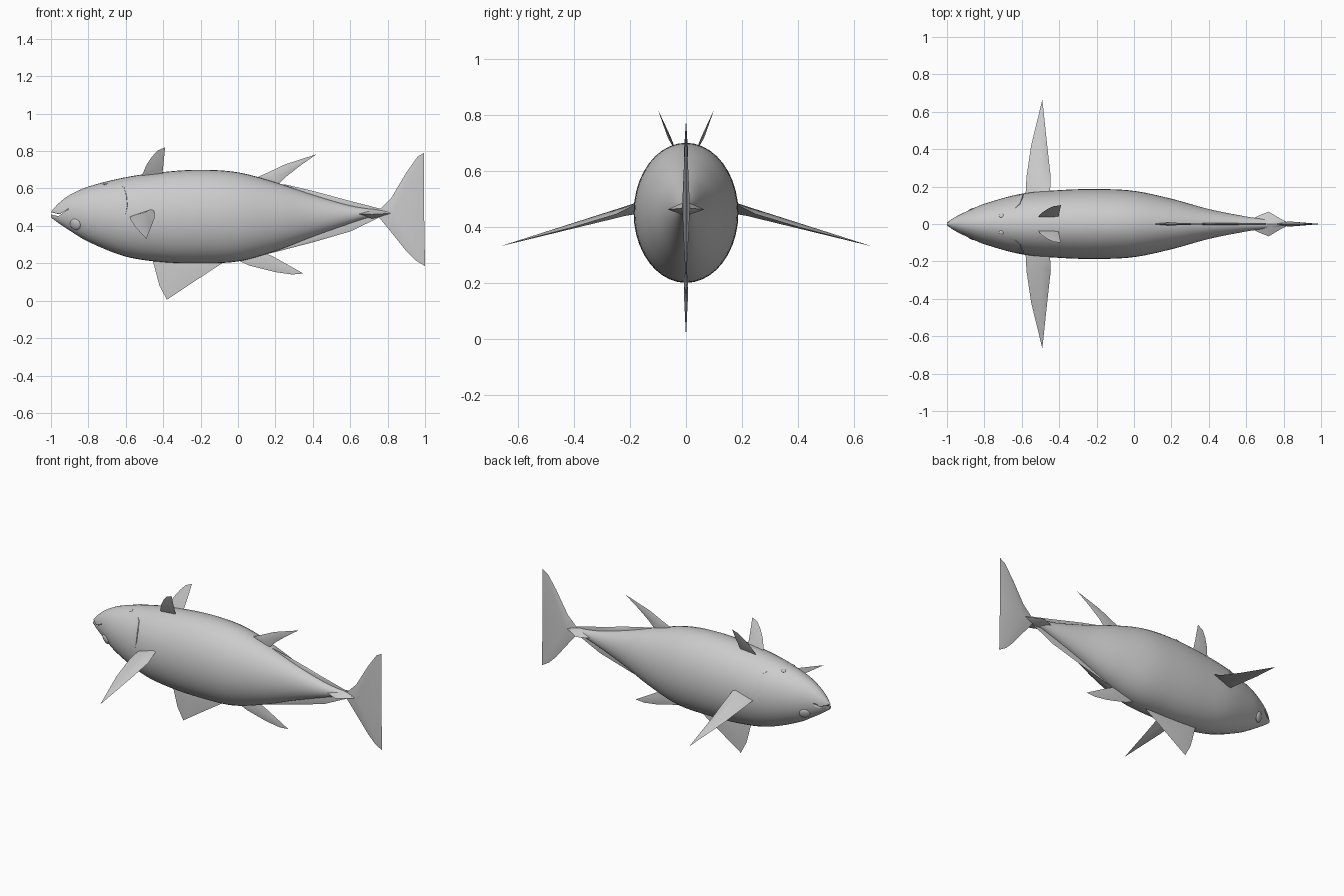
import bpy, bmesh, math
from mathutils import Vector

if "Cube" in bpy.data.objects:
    bpy.data.objects.remove(bpy.data.objects["Cube"])

grey = bpy.data.materials.new("plain grey")
grey.use_nodes = True
COLOUR = (0.6, 0.6, 0.6, 1)
grey.diffuse_color = COLOUR
grey.node_tree.nodes["Principled BSDF"].inputs["Base Color"].default_value = COLOUR

# Body stations: x, top, bottom, half width
STATIONS = [(-1, .475, .445, .008), (-.96, .52, .415, .035), (-.9, .565, .375, .065),
            (-.8, .61, .315, .108), (-.6, .66, .236, .162), (-.4, .688, .206, .181),
            (-.2, .7, .2, .187), (0, .686, .21, .177), (.2, .633, .265, .135),
            (.4, .566, .342, .08), (.6, .508, .413, .04), (.72, .488, .45, .022),
            (.82, .475, .458, .008)]


def section(x):
    """Smoothly interpolated centre height, half height and half width at x."""
    n = len(STATIONS)
    i = next((k for k in range(n - 1) if x <= STATIONS[k + 1][0]), n - 2)
    a, b = STATIONS[i], STATIONS[i + 1]
    p, q = STATIONS[max(i - 1, 0)], STATIONS[min(i + 2, n - 1)]
    d = b[0] - a[0]
    t = min(max((x - a[0]) / d, 0), 1)
    out = []
    for k in (1, 2, 3):
        m0 = (b[k] - p[k]) / (b[0] - p[0]) * d
        m1 = (q[k] - a[k]) / (q[0] - a[0]) * d
        out.append((2*t**3 - 3*t*t + 1) * a[k] + (t**3 - 2*t*t + t) * m0
                   + (3*t*t - 2*t**3) * b[k] + (t**3 - t*t) * m1)
    top, bottom, width = out
    return (top + bottom) / 2, (top - bottom) / 2, width


def on_skin(x, z, side=1):
    c, h, w = section(x)
    return Vector((x, side * w * math.sqrt(max(0, 1 - ((z - c) / h) ** 2)), z))


def make(name, bm, angle=40):
    bmesh.ops.recalc_face_normals(bm, faces=bm.faces[:])
    mesh = bpy.data.meshes.new(name)
    bm.to_mesh(mesh)
    bm.free()
    ob = bpy.data.objects.new(name, mesh)
    bpy.context.collection.objects.link(ob)
    mesh.materials.append(grey)
    bpy.ops.object.select_all(action='DESELECT')
    ob.select_set(True)
    bpy.context.view_layer.objects.active = ob
    bpy.ops.object.shade_smooth_by_angle(angle=math.radians(angle))
    return ob


def fin(name, rim, hub, bulge):
    """Thin fin: a rim outline joined to a raised hub on each face."""
    bm = bmesh.new()
    ring = [bm.verts.new(p) for p in rim]
    for sign in (1, -1):
        tip = bm.verts.new(Vector(hub) + Vector(bulge) * sign)
        for a, b in zip(ring, ring[1:] + ring[:1]):
            bm.faces.new((a, b, tip))
    return make(name, bm)


def flat_fin(name, outline, hub, thick):
    return fin(name, [(x, 0, z) for x, z in outline], (hub[0], 0, hub[1]), (0, thick, 0))


# Body: lofted oval rings
bm = bmesh.new()
rings = []
COUNT, SIDES = 64, 40
for i in range(COUNT + 1):
    x = -1 + 1.82 * (i / COUNT) ** 1.15
    c, h, w = section(x)
    rings.append([bm.verts.new((x, w * math.cos(a), c + h * math.sin(a)))
                  for a in (math.tau * k / SIDES for k in range(SIDES))])
for r, s in zip(rings, rings[1:]):
    for k in range(SIDES):
        j = (k + 1) % SIDES
        bm.faces.new((r[k], r[j], s[j], s[k]))
bm.faces.new(rings[0])
bm.faces.new(rings[-1])
body = make("body", bm)

# Mouth slit cut through the snout
bm = bmesh.new()
slit = [(-1.03, .468), (-.96, .452), (-.91, .488), (-.955, .462), (-1.03, .48)]
near, far = [[bm.verts.new((x, y, z)) for x, z in slit] for y in (-.2, .2)]
bm.faces.new(near)
bm.faces.new(far)
for k in range(len(slit)):
    j = (k + 1) % len(slit)
    bm.faces.new((near[k], near[j], far[j], far[k]))
cutter = make("mouth_cutter", bm)
cutter.hide_render = True
mod = body.modifiers.new("mouth", 'BOOLEAN')
mod.operation = 'DIFFERENCE'
mod.solver = 'EXACT'
mod.object = cutter
bpy.context.view_layer.objects.active = body
bpy.ops.object.modifier_apply(modifier=mod.name)
bpy.data.objects.remove(cutter)

# Median fins
flat_fin("tail_fin", [(.75, .45), (.82, .365), (.9, .265), (.95, .215), (1, .185), (.995, .47),
                      (.995, .79), (.96, .77), (.9, .685), (.82, .55), (.76, .49)], (.83, .468), .014)
flat_fin("rear_dorsal_fin", [(.08, .65), (.16, .685), (.25, .728), (.42, .783), (.33, .72),
                             (.26, .665), (.21, .615)], (.19, .66), .008)
flat_fin("rear_lower_fin", [(-.03, .23), (.06, .188), (.2, .153), (.29, .14), (.35, .145),
                            (.27, .19), (.19, .235), (.13, .262)], (.14, .205), .008)
flat_fin("belly_fin", [(-.46, .23), (-.42, .08), (-.38, .005), (-.23, .105), (-.07, .21),
                       (-.25, .25)], (-.34, .17), .008)
flat_fin("upper_finlet_strip", [(.2, .625), (.26, .62), (.4, .587), (.6, .533), (.78, .487),
                                (.6, .48), (.4, .53)], (.45, .56), .006)
flat_fin("lower_finlet_strip", [(.12, .24), (.2, .26), (.4, .312), (.6, .37), (.77, .452),
                                (.6, .44), (.4, .37)], (.45, .34), .006)

# Tail keel: flat diamond across the tail root
fin("tail_keel", [(.58, 0, .465), (.66, .042, .463), (.72, .066, .462), (.78, .03, .465),
                  (.84, 0, .468), (.78, -.03, .465), (.72, -.066, .462), (.66, -.042, .463)],
    (.72, 0, .465), (0, 0, .026))


def bead(name, x, z, side, size, depth):
    """Low round dome lying on the skin."""
    spot = on_skin(x, z, side)
    normal = (on_skin(x + .01, z, side) - spot).cross(on_skin(x, z + .01, side) - spot)
    bm = bmesh.new()
    bmesh.ops.create_uvsphere(bm, u_segments=20, v_segments=10, radius=size)
    bmesh.ops.scale(bm, vec=(1, 1, depth), verts=bm.verts[:])
    turn = normal.to_track_quat('Z', 'Y').to_matrix()
    bmesh.ops.rotate(bm, matrix=turn, verts=bm.verts[:])
    bmesh.ops.translate(bm, vec=spot, verts=bm.verts[:])
    make(name, bm)


# Paired parts
for side, label in ((1, "right"), (-1, "left")):
    def flip(points):
        return [(x, y * side, z) for x, y, z in points]

    fin(label + "_pectoral_fin",
        flip([(-.58, .15, .45), (-.575, .25, .435), (-.55, .42, .395), (-.49, .665, .33),
              (-.462, .4, .4), (-.445, .25, .445), (-.45, .15, .495)]),
        (-.5, .22 * side, .455), (0, .003 * side, .016))
    fin(label + "_top_fin",
        flip([(-.515, .035, .665), (-.49, .062, .725), (-.46, .082, .77), (-.43, .095, .803),
              (-.39, .101, .82), (-.397, .07, .745), (-.405, .035, .67)]),
        (-.44, .06 * side, .72), (0, .005, -.002 * side))
    bead(label + "_eye", -.87, .408, side, .031, .35)
    bead(label + "_nostril", -.71, .625, side, .012, .35)

    # Gill edge: a slim raised crescent behind the head
    bm = bmesh.new()
    edge = [(-.635, .62), (-.61, .605), (-.597, .56), (-.592, .51), (-.603, .45)]
    rows = []
    for k, (x, z) in enumerate(edge):
        lift = Vector((0, side * .007 * math.sin(math.pi * k / 4), 0))
        rows.append([bm.verts.new(on_skin(x - .035, z, side)),
                     bm.verts.new(on_skin(x, z, side) + lift),
                     bm.verts.new(on_skin(x + .003, z, side) - Vector((0, side * .005, 0)))])
    for a, b in zip(rows, rows[1:]):
        for k in (0, 1):
            bm.faces.new((a[k], a[k + 1], b[k + 1], b[k]))
    make(label + "_gill_edge", bm)
